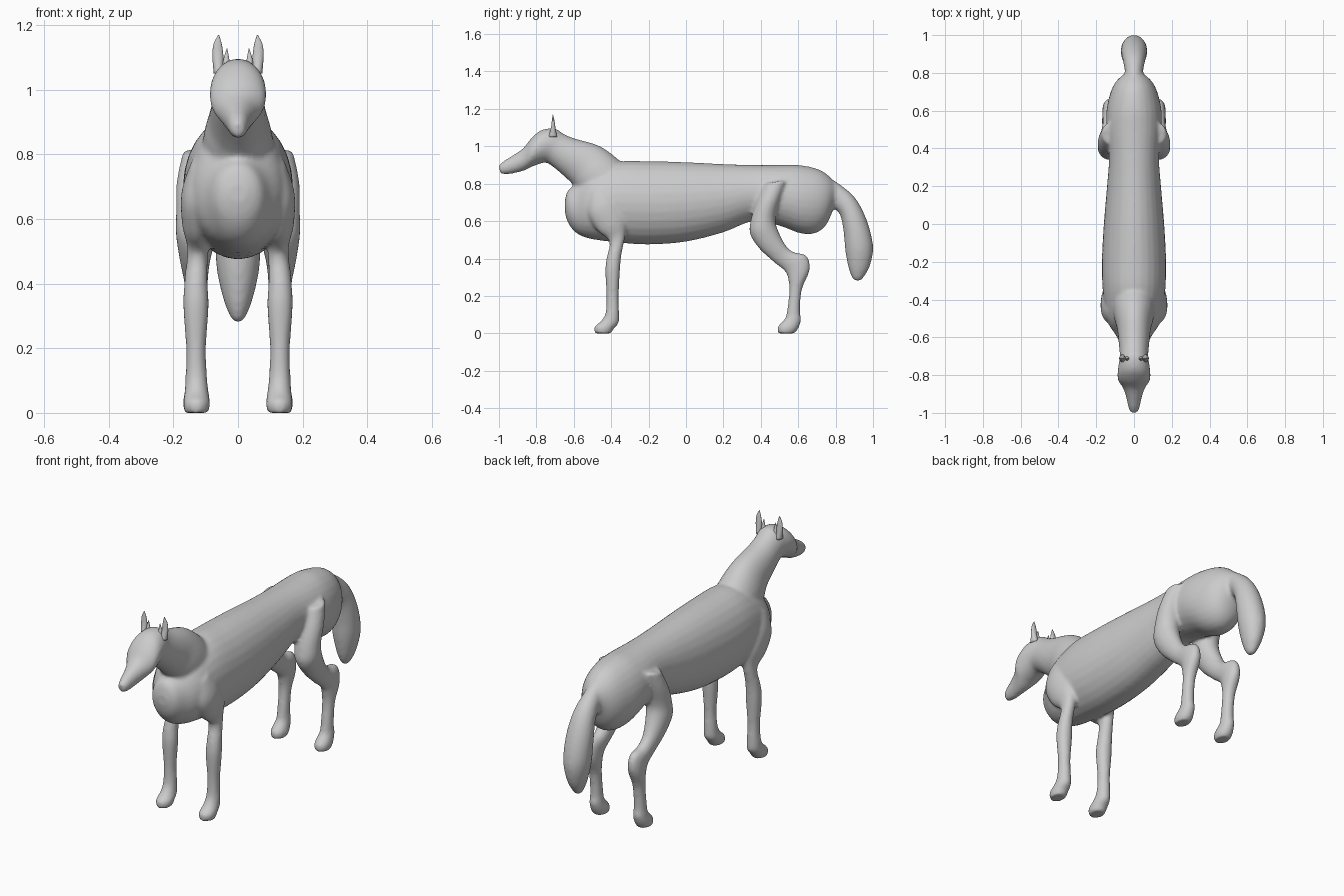
import bpy, bmesh, math
from mathutils import Vector

SIDES, STEPS = 28, 4


def spline(p, i, t):
    # Catmull-Rom point between keys i and i+1
    a, b, c, d = (p[min(max(i + k, 0), len(p) - 1)] for k in (-1, 0, 1, 2))
    return 0.5 * (2 * b + (c - a) * t + (2 * a - 5 * b + 4 * c - d) * t * t
                  + (3 * b - a - 3 * c + d) * t ** 3)


def loft(bm, keys, side=1):
    """Each key: outline point A (y, z), outline point B (y, z), half width, centre x."""
    vecs = [Vector(k) for k in keys]
    sections = []
    for i in range(len(vecs) - 1):
        sections += [spline(vecs, i, s / STEPS) for s in range(STEPS)]
    sections.append(vecs[-1])
    rings = []
    for ay, az, by, bz, w, x in sections:
        a, b = Vector((0, ay, az)), Vector((0, by, bz))
        c = (a + b) / 2 + Vector((x * side, 0, 0))
        ring = []
        for j in range(SIDES):
            t = 2 * math.pi * j / SIDES
            ring.append(bm.verts.new(c + (a - b) / 2 * math.cos(t) + Vector((w * math.sin(t), 0, 0))))
        rings.append(ring)
    for r, q in zip(rings, rings[1:]):
        for j in range(SIDES):
            k = (j + 1) % SIDES
            bm.faces.new((r[j], r[k], q[k], q[j]))
    bm.faces.new(rings[0])
    bm.faces.new(rings[-1])


def make(name, bm):
    bmesh.ops.recalc_face_normals(bm, faces=bm.faces)
    for f in bm.faces:
        f.smooth = True
    me = bpy.data.meshes.new(name)
    bm.to_mesh(me)
    bm.free()
    ob = bpy.data.objects.new(name, me)
    bpy.context.collection.objects.link(ob)
    return ob


torso = [
    (-.648, .71, -.648, .65, .03, 0), (-.63, .765, -.63, .59, .07, 0),
    (-.58, .80, -.585, .535, .10, 0), (-.50, .87, -.51, .505, .145, 0),
    (-.36, .918, -.36, .485, .165, 0), (-.2, .92, -.2, .475, .17, 0),
    (0, .915, 0, .49, .16, 0), (.2, .905, .2, .54, .143, 0),
    (.36, .90, .36, .60, .132, 0), (.5, .90, .5, .575, .145, 0),
    (.6, .90, .61, .535, .145, 0), (.7, .88, .69, .535, .125, 0),
    (.76, .845, .75, .58, .095, 0), (.80, .80, .79, .67, .05, 0)]

neck_and_head = [
    (-.30, .87, -.50, .66, .12, 0), (-.38, .945, -.59, .775, .105, 0),
    (-.47, 1.005, -.62, .81, .09, 0), (-.6, 1.043, -.68, .865, .08, 0),
    (-.66, 1.07, -.74, .91, .075, 0), (-.70, 1.095, -.77, .91, .08, 0),
    (-.77, 1.088, -.80, .90, .087, 0), (-.825, 1.045, -.83, .888, .085, 0),
    (-.87, .99, -.86, .872, .06, 0), (-.92, .955, -.91, .858, .042, 0),
    (-.97, .925, -.96, .85, .031, 0), (-1.0, .90, -.995, .855, .02, 0)]

tail = [
    (.72, .86, .74, .70, .05, 0), (.80, .812, .79, .67, .047, 0),
    (.90, .73, .825, .63, .058, 0), (.965, .61, .843, .54, .069, 0),
    (1.0, .47, .852, .44, .067, 0), (.985, .365, .87, .345, .046, 0),
    (.95, .30, .89, .295, .024, 0), (.93, .28, .905, .28, .01, 0)]

front_leg = [
    (-.52, .74, -.43, .80, .03, .115), (-.525, .64, -.37, .72, .05, .125),
    (-.475, .55, -.32, .62, .048, .125), (-.41, .49, -.323, .53, .033, .124),
    (-.425, .40, -.345, .42, .036, .13), (-.432, .33, -.353, .33, .040, .13),
    (-.425, .2, -.36, .2, .031, .13), (-.43, .11, -.358, .10, .034, .129),
    (-.455, .065, -.36, .055, .038, .128), (-.49, .035, -.385, .025, .042, .128),
    (-.488, 0, -.40, 0, .037, .128)]

hind_leg = [
    (.42, .80, .54, .82, .05, .12), (.375, .70, .51, .73, .062, .128),
    (.345, .60, .48, .63, .064, .128), (.343, .53, .485, .57, .062, .13),
    (.39, .455, .53, .475, .046, .133), (.47, .38, .575, .435, .037, .13),
    (.53, .33, .645, .415, .037, .13), (.548, .28, .662, .34, .037, .13),
    (.552, .22, .62, .235, .031, .13), (.54, .12, .61, .12, .031, .13),
    (.53, .08, .616, .07, .034, .13), (.49, .035, .60, .025, .041, .13),
    (.492, 0, .58, 0, .036, .13)]

# body: torso, neck, head, tail and four legs fused into one smooth skin
bm = bmesh.new()
for part in (torso, neck_and_head, tail):
    loft(bm, part)
for side in (-1, 1):
    loft(bm, front_leg, side)
    loft(bm, hind_leg, side)
body = make("animal_body", bm)
fuse = body.modifiers.new("fuse", 'REMESH')
fuse.mode = 'VOXEL'
fuse.voxel_size = 0.009
fuse.use_smooth_shade = True
relax = body.modifiers.new("relax", 'SMOOTH')
relax.factor = 0.5
relax.iterations = 8

# ears: a tall outer point and a small inner tuft on each side
outer_ear = [
    (-.735, 1.05, -.69, 1.05, .015, .06), (-.722, 1.10, -.698, 1.10, .017, .062),
    (-.717, 1.14, -.704, 1.14, .013, .063), (-.713, 1.17, -.711, 1.17, .001, .06)]
inner_ear = [
    (-.73, 1.06, -.695, 1.06, .013, .036), (-.72, 1.095, -.705, 1.095, .009, .036),
    (-.714, 1.127, -.712, 1.127, .001, .034)]
for side, label in ((-1, "right"), (1, "left")):
    for shape, name in ((outer_ear, "ear"), (inner_ear, "ear_tuft")):
        bm = bmesh.new()
        loft(bm, shape, side)
        make(f"{label}_{name}", bm)
